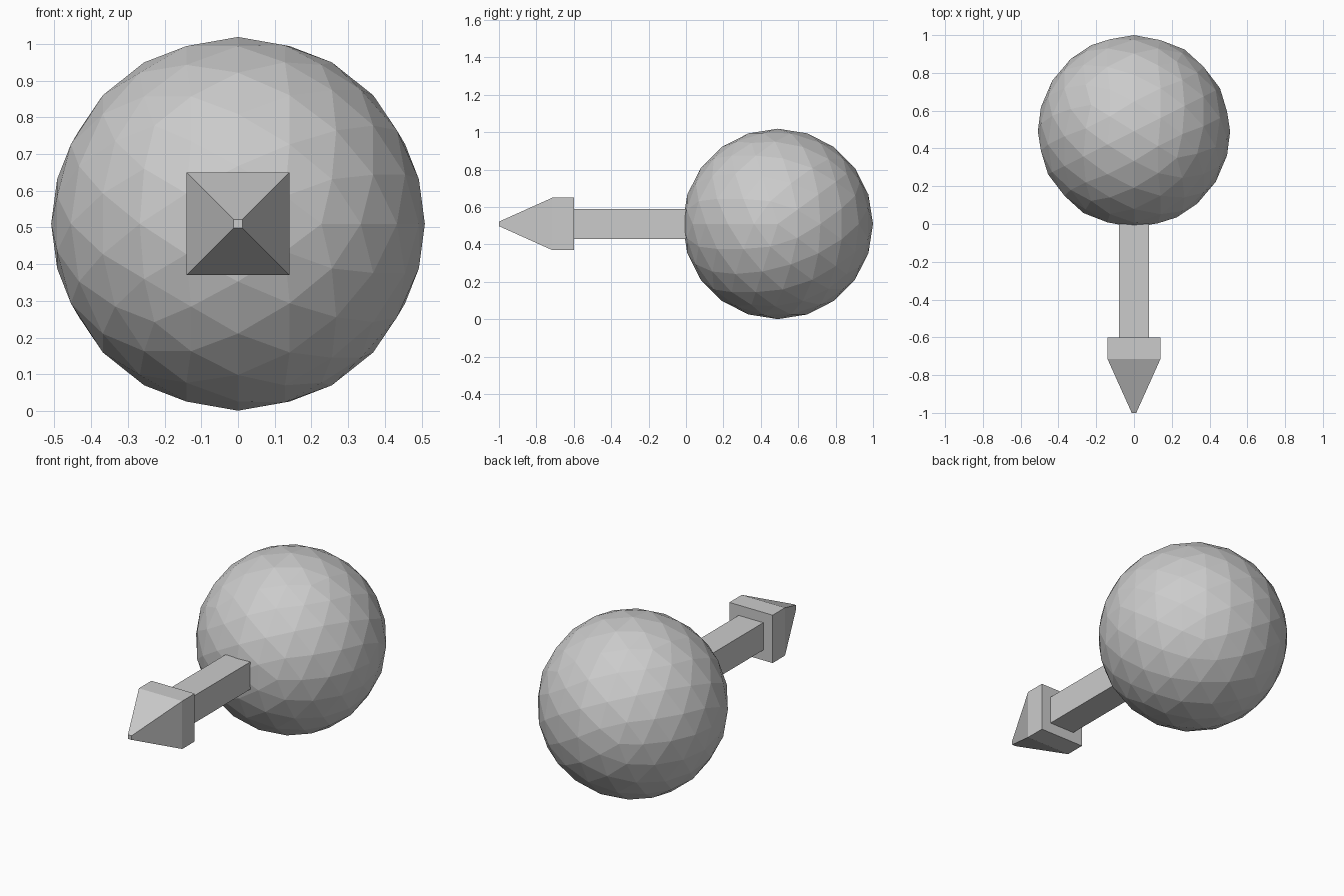
import bpy, bmesh
from mathutils import Matrix, Vector

cube = bpy.data.objects.get("Cube")
if cube:
    bpy.data.objects.remove(cube, do_unlink=True)

AXIS_Z = 0.51      # height of the arrow axis and ball centre
RADIUS = 0.509

grey = bpy.data.materials.new("plain_grey")
grey.use_nodes = True
color = (0.6, 0.6, 0.6, 1)
grey.diffuse_color = color
grey.node_tree.nodes["Principled BSDF"].inputs["Base Color"].default_value = color


def finish(name, bm):
    bmesh.ops.recalc_face_normals(bm, faces=bm.faces)
    mesh = bpy.data.meshes.new(name)
    bm.to_mesh(mesh)
    bm.free()
    mesh.materials.append(grey)
    obj = bpy.data.objects.new(name, mesh)
    bpy.context.collection.objects.link(obj)
    return obj


def square_loft(name, sections):
    """Skin square sections (y, half width) along the y axis."""
    bm = bmesh.new()
    rings = [[bm.verts.new((sx * h, y, AXIS_Z + sz * h))
              for sx, sz in ((-1, -1), (1, -1), (1, 1), (-1, 1))]
             for y, h in sections]
    for a, b in zip(rings, rings[1:]):
        for i in range(4):
            j = (i + 1) % 4
            bm.faces.new((a[i], a[j], b[j], b[i]))
    bm.faces.new(rings[0])
    bm.faces.new(rings[-1])
    return finish(name, bm)


# Faceted ball, its poles lying along x
bm = bmesh.new()
bmesh.ops.create_icosphere(bm, subdivisions=3, radius=RADIUS)
turn = Matrix(((0, 0, 1), (-1, 0, 0), (0, -1, 0)))
bmesh.ops.transform(bm, matrix=turn.to_4x4(), verts=bm.verts)
bmesh.ops.translate(bm, vec=Vector((0, 1 - RADIUS, AXIS_Z)), verts=bm.verts)
finish("ball", bm)

# Square shaft and blunt-tipped pyramid head
square_loft("arrow_shaft", [(0, 0.08), (-0.6, 0.08)])
square_loft("arrow_head", [(-0.6, 0.14), (-0.715, 0.14), (-1, 0.012)])
